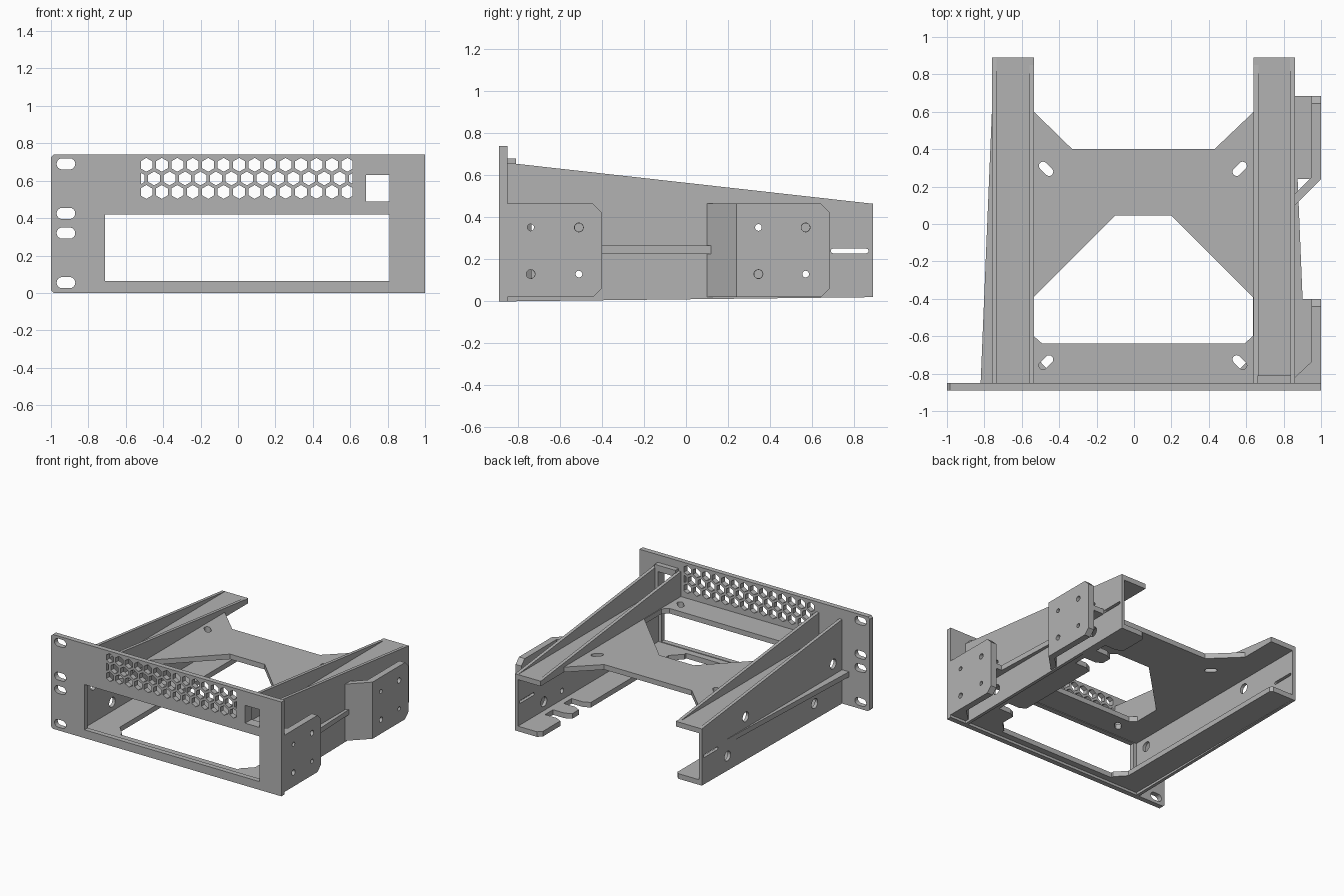
import bpy, bmesh, math
from mathutils import Matrix

if "Cube" in bpy.data.objects:
    bpy.data.objects.remove(bpy.data.objects["Cube"])

GREY = bpy.data.materials.new("grey")
GREY.diffuse_color = (0.45, 0.45, 0.45, 1)
GREY.use_nodes = True
GREY.node_tree.nodes["Principled BSDF"].inputs["Base Color"].default_value = GREY.diffuse_color

# which world axis each local axis (u, v, thickness) maps to
AXES = {"front": (0, 2, 1), "side": (1, 2, 0), "flat": (0, 1, 2)}


def plate(name, facing, lo, hi, outline, holes=()):
    """Flat sheet with holes, spanning lo..hi along its thickness axis."""
    cu = bpy.data.curves.new(name, "CURVE")
    cu.dimensions, cu.fill_mode, cu.extrude = "2D", "BOTH", (hi - lo) / 2
    for loop in (outline, *holes):
        sp = cu.splines.new("POLY")
        sp.points.add(len(loop) - 1)
        for p, (u, v) in zip(sp.points, loop):
            p.co = (u, v, 0, 1)
        sp.use_cyclic_u = True
    tmp = bpy.data.objects.new(name + "_curve", cu)
    bpy.context.collection.objects.link(tmp)
    bpy.context.view_layer.update()
    deps = bpy.context.evaluated_depsgraph_get()
    me = bpy.data.meshes.new_from_object(tmp.evaluated_get(deps))
    bpy.data.objects.remove(tmp)
    m = Matrix.Identity(4)
    for r in range(3):
        for c in range(3):
            m[r][c] = 1 if AXES[facing][c] == r else 0
    m[AXES[facing][2]][3] = (lo + hi) / 2
    bm = bmesh.new()
    bm.from_mesh(me)
    bm.transform(m)
    bmesh.ops.remove_doubles(bm, verts=bm.verts, dist=1e-5)
    bmesh.ops.recalc_face_normals(bm, faces=bm.faces)
    for f in bm.faces:
        f.smooth = False
        f.material_index = 0
    bm.to_mesh(me)
    bm.free()
    me.materials.clear()
    me.materials.append(GREY)
    me.name = name
    ob = bpy.data.objects.new(name, me)
    bpy.context.collection.objects.link(ob)
    return ob


def rect(u0, u1, v0, v1):
    return [(u0, v0), (u1, v0), (u1, v1), (u0, v1)]


def circle(u, v, r, n=20):
    return [(u + r * math.cos(2 * math.pi * i / n), v + r * math.sin(2 * math.pi * i / n))
            for i in range(n)]


def slot(u, v, length, width, angle=0.0):
    r, h, pts = width / 2, (length - width) / 2, []
    for i in range(18):
        a = -math.pi / 2 + math.pi * (i if i < 9 else i - 1) / 8
        x = r * math.cos(a) + (h if i < 9 else -h)
        y = r * math.sin(a)
        pts.append((u + x * math.cos(angle) - y * math.sin(angle),
                    v + x * math.sin(angle) + y * math.cos(angle)))
    return pts


def hexagon(u, v, r, lo, hi):
    """Pointy-top hexagon, clipped to lo..hi in width."""
    w = r * math.cos(math.pi / 6)
    a, b = max(u - w, lo), min(u + w, hi)
    top = lambda x: r - abs(x - u) * math.tan(math.pi / 6)
    xs = [a] + ([u] if a < u < b else []) + [b]
    return [(x, v - top(x)) for x in xs] + [(x, v + top(x)) for x in reversed(xs)]


# front panel with rack slots, window, square port and vent grid
holes = [slot(-0.92, z, 0.10, 0.06) for z in (0.055, 0.32, 0.425, 0.69)]
holes += [rect(-0.71, 0.81, 0.065, 0.42), rect(0.685, 0.81, 0.49, 0.63)]
PITCH = 0.0827
for z, start, count in ((0.54, -0.49, 14), (0.612, -0.5313, 15), (0.685, -0.49, 14)):
    holes += [hexagon(start + PITCH * i, z, 0.037, -0.518, 0.612) for i in range(count)]
plate("front_panel", "front", -0.89, -0.85,
      [(-0.985, 0), (1, 0), (1, 0.74), (-0.985, 0.74), (-1, 0.725), (-1, 0.015)], holes)

# frame around the square port behind the panel
plate("port_frame", "front", -0.85, -0.81, rect(0.66, 0.84, 0.44, 0.68),
      [rect(0.685, 0.81, 0.49, 0.63)])

# upper deck with cutout and diagonal mounting slots
plate("upper_deck", "flat", 0.425, 0.465,
      [(-0.76, -0.85), (0.86, -0.85), (0.86, 0.89), (0.64, 0.89), (0.64, 0.6), (0.43, 0.4),
       (-0.33, 0.4), (-0.535, 0.6), (-0.535, 0.89), (-0.76, 0.89)],
      [[(-0.49, -0.64), (0.59, -0.64), (0.635, -0.6), (0.635, -0.39), (0.2, 0.045),
        (-0.1, 0.045), (-0.535, -0.39), (-0.535, -0.6)]]
      + [slot(x, y, 0.09, 0.045, s * math.pi / 4)
         for x, y, s in ((-0.47, 0.295, -1), (0.565, 0.295, 1),
                         (-0.47, -0.74, 1), (0.565, -0.74, -1))])

# lower flanges joined by a narrow front strip, with tool notches on the right
right_edge = [(0.56, -0.80), (0.56, -0.78), (0.64, -0.70)]
for y in (-0.51, 0.34, 0.57):
    right_edge += [(0.64, y - 0.075), (0.69, y - 0.05), (0.79, y - 0.05),
                   (0.79, y + 0.05), (0.69, y + 0.05), (0.64, y + 0.075)]
plate("lower_flange", "flat", 0.02, 0.06,
      [(-0.76, -0.85), (-0.76, 0.89), (-0.555, 0.89), (-0.535, 0.87), (-0.535, -0.70),
       (-0.46, -0.78), (-0.46, -0.80)] + right_edge
      + [(0.64, 0.86), (0.67, 0.89), (0.86, 0.89), (0.86, -0.85)])

# tapered outer walls and inner gussets
SMALL = [(-0.74, 0.352), (-0.51, 0.13), (0.345, 0.352), (0.57, 0.13)]
LARGE = [(-0.74, 0.13), (-0.51, 0.352), (0.345, 0.13), (0.57, 0.352)]
wall = [(-0.85, 0), (0.89, 0.02), (0.89, 0.465), (-0.85, 0.66)]
gusset = [(-0.85, 0.44), (0.8, 0.44), (0.85, 0.468), (-0.85, 0.66)]
for side, x_wall, x_gusset in (("left", -0.76, -0.56), ("right", 0.835, 0.64)):
    wall_holes = [circle(y, z, 0.038) for y, z in SMALL] + [slot(0.78, 0.24, 0.18, 0.022)]
    if side == "right":
        wall_holes += [circle(y, z, 0.02) for y, z in LARGE]
    plate(side + "_wall", "side", x_wall, x_wall + 0.025, wall, wall_holes)
    plate(side + "_gusset", "side", x_gusset, x_gusset + 0.025, gusset)

# tapered stiffening ribs on the outside of the walls
for side, x, s in (("left", -0.76, -1), ("right", 0.86, 1)):
    plate(side + "_rib", "flat", 0.225, 0.265,
          [(x, -0.85), (x + s * 0.06, -0.85), (x, 0.6)])

# side brackets: drilled plate, angled web to the wall, and a middle shelf
Z0, Z1, C = 0.02, 0.465, 0.042
for name, y0, y1, web in (
        ("front_bracket", -0.85, -0.40,
         [(0.86, -0.85), (1, -0.85), (1, -0.80), (0.95, -0.735), (0.86, -0.82)]),
        ("rear_bracket", 0.24, 0.685,
         [(0.86, 0.10), (1, 0.24), (0.95, 0.25), (0.86, 0.16)])):
    plate(name + "_plate", "side", 0.95, 1.0,
          [(y0, Z0), (y1 - C, Z0), (y1, Z0 + C), (y1, Z1 - C), (y1 - C, Z1), (y0, Z1)],
          [circle(y, z, 0.016) for y, z in SMALL if y0 < y < y1]
          + [circle(y, z, 0.021) for y, z in LARGE if y0 < y < y1])
    plate(name + "_web", "flat", Z0, Z1, web)
    plate(name + "_shelf", "flat", 0.225, 0.265, rect(0.86, 0.955, y0, y1))
